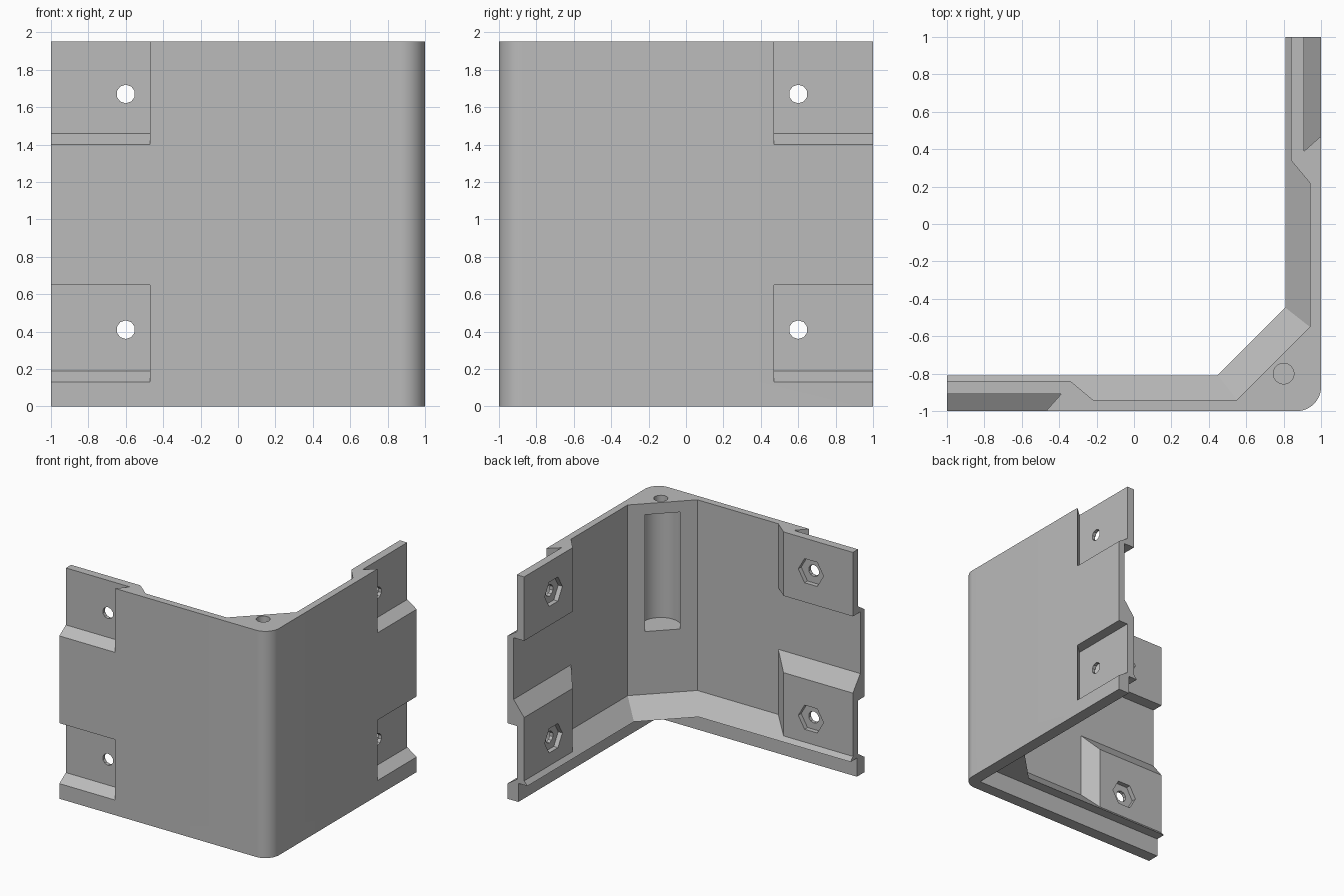
import bpy, bmesh, math
from mathutils import Matrix, Vector

if "Cube" in bpy.data.objects:
    bpy.data.objects.remove(bpy.data.objects["Cube"])

TOP = 1.95
SWAP = Matrix(((0, -1, 0, 0), (-1, 0, 0, 0), (0, 0, 1, 0), (0, 0, 0, 1)))  # front wall to side wall

grey = bpy.data.materials.new("plain_grey")
grey.use_nodes = True
grey.diffuse_color = (0.5, 0.5, 0.5, 1)
grey.node_tree.nodes["Principled BSDF"].inputs["Base Color"].default_value = (0.5, 0.5, 0.5, 1)


def loft(name, rings, matrix=None):
    """Closed solid through rings of equal point count."""
    bm = bmesh.new()
    loops = [[bm.verts.new(p) for p in ring] for ring in rings]
    for low, high in zip(loops, loops[1:]):
        for i in range(len(low)):
            j = (i + 1) % len(low)
            bm.faces.new((low[i], low[j], high[j], high[i]))
    bm.faces.new(loops[0][::-1])
    bm.faces.new(loops[-1])
    if matrix:
        bm.transform(matrix)
    bmesh.ops.recalc_face_normals(bm, faces=bm.faces)
    mesh = bpy.data.meshes.new(name)
    bm.to_mesh(mesh)
    bm.free()
    mesh.materials.append(grey)
    obj = bpy.data.objects.new(name, mesh)
    bpy.context.collection.objects.link(obj)
    return obj


def rect(x0, x1, z0, z1, y):
    return [(x0, y, z0), (x1, y, z0), (x1, y, z1), (x0, y, z1)]


def circle(r, n, centre, axis, turn=0.0):
    pts = []
    for i in range(n):
        a = turn + math.tau * i / n
        u, v = r * math.cos(a), r * math.sin(a)
        pts.append(Vector(centre) + Vector((u, 0, v) if axis == "y" else (u, v, 0)))
    return pts


def combine(target, tool, operation):
    mod = target.modifiers.new(operation, "BOOLEAN")
    mod.operation, mod.solver, mod.object = operation, "EXACT", tool
    bpy.context.view_layer.objects.active = target
    bpy.ops.object.modifier_apply(modifier=mod.name)
    bpy.data.objects.remove(tool)


def wall_outline(z, inner, chamfer):
    """Rounded L plan with a chamfered inside corner."""
    r = 0.13
    arc = [(1 - r + r * math.cos(a), r - 1 + r * math.sin(a), z)
           for a in (math.radians(-90 + 7.5 * i) for i in range(13))]
    return ([(-1, -1, z)] + arc + [(1, 1, z), (inner, 1, z), (inner, -chamfer, z),
            (chamfer, -inner, z), (-1, -inner, z)])


# Two walls with a sloped lip along the bottom
bracket = loft("corner_bracket", [wall_outline(0, 0.8, 0.44), wall_outline(0.15, 0.8, 0.44),
                                  wall_outline(0.31, 0.94, 0.55), wall_outline(TOP, 0.94, 0.55)])

# Rebate under the lip
rebate = [[(-1.2, -0.895, z), (0.895, -0.895, z), (0.895, 1.2, z), (-1.2, 1.2, z)]
          for z in (-0.1, 0.16)]
combine(bracket, loft("rebate", rebate), "DIFFERENCE")

# Raised pads inside both walls: bottom, top at the wall, top at the pad face
for side in (Matrix.Identity(4), SWAP):
    for low, root, face in ((0.17, 0.896, 0.74), (1.4, TOP, TOP)):
        combine(bracket, loft("pad", [rect(-1, -0.196, low, root, -0.96),
                                      rect(-1, -0.34, low, face, -0.84)], side), "UNION")

# Undercut outer pockets, bolt holes and hexagonal nut recesses
for side in (Matrix.Identity(4), SWAP):
    for low, high, bolt in ((0.13, 0.65, 0.41), (1.4, 2.1, 1.67)):
        pocket = [rect(-1.1, -0.488, low - 0.013, high, -1.02),
                  rect(-1.1, -0.39, low + 0.06, high, -0.91)]
        hole = [circle(0.05, 10, (-0.6, y, bolt), "y", math.pi / 10) for y in (-1.1, -0.7)]
        nut = [circle(0.12, 6, (-0.6, y, bolt), "y") for y in (-0.88, -0.7)]
        for name, rings in (("pocket", pocket), ("hole", hole), ("nut", nut)):
            combine(bracket, loft(name, rings, side), "DIFFERENCE")

# Round channel in the corner, with a small hole through the top
for radius, low, high in ((0.16, 0.85, 1.855), (0.055, 1.8, 2.1)):
    channel = [circle(radius, 32, (0.8, -0.8, z), "z") for z in (low, high)]
    combine(bracket, loft("channel", channel), "DIFFERENCE")

bpy.ops.object.select_all(action="DESELECT")
bracket.select_set(True)
bpy.context.view_layer.objects.active = bracket
bpy.ops.object.shade_smooth_by_angle(angle=math.radians(30))
